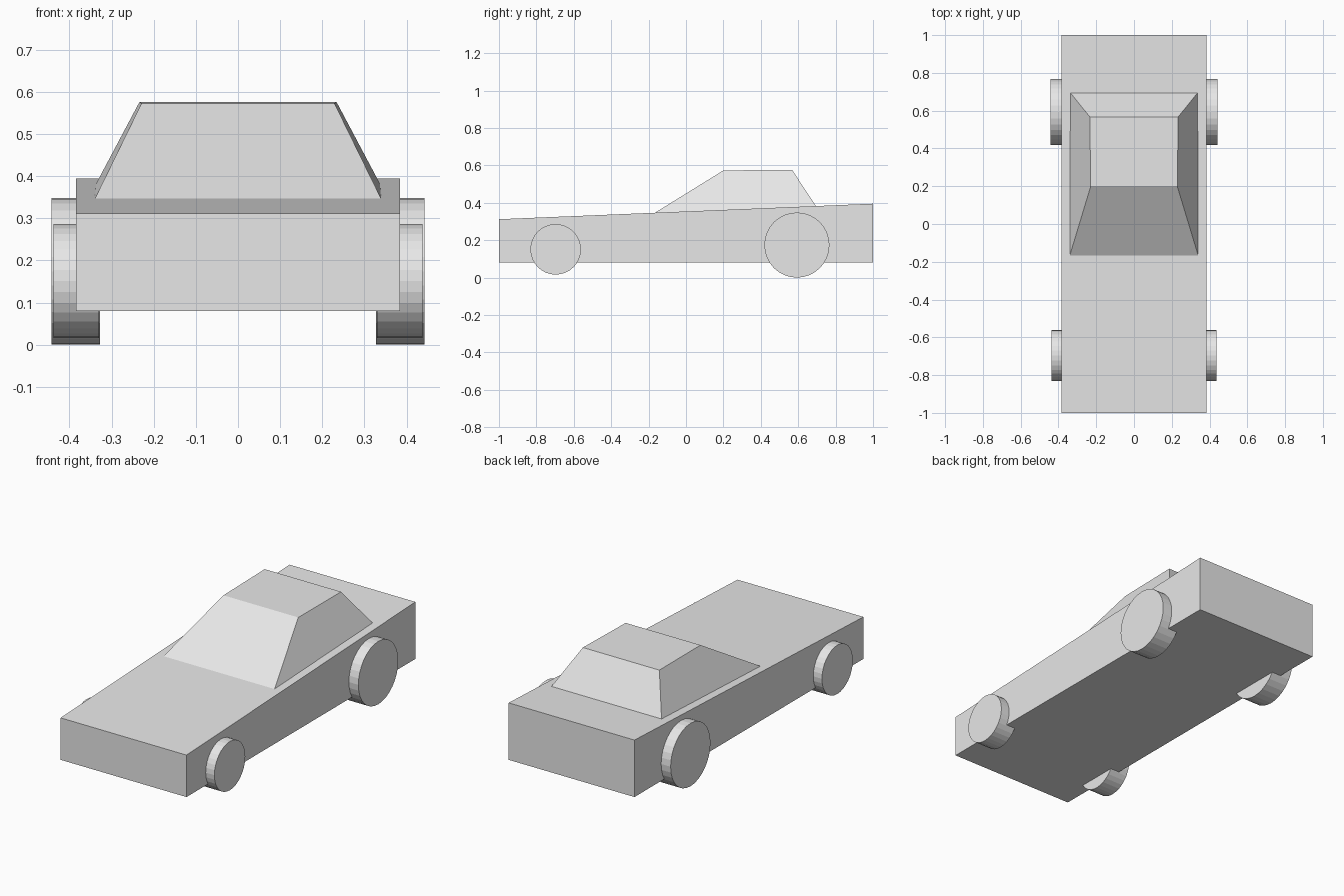
import bpy, bmesh, math
from mathutils import Matrix

if "Cube" in bpy.data.objects:
    bpy.data.objects.remove(bpy.data.objects["Cube"])

grey = bpy.data.materials.new("light_grey")
grey.diffuse_color = (0.8, 0.8, 0.8, 1)
grey.use_nodes = True
grey.node_tree.nodes["Principled BSDF"].inputs["Base Color"].default_value = grey.diffuse_color


def finish(name, bm):
    bmesh.ops.recalc_face_normals(bm, faces=bm.faces)
    mesh = bpy.data.meshes.new(name)
    bm.to_mesh(mesh)
    bm.free()
    mesh.materials.append(grey)
    obj = bpy.data.objects.new(name, mesh)
    bpy.context.collection.objects.link(obj)
    return obj


def side_block(name, profile):
    """Symmetric block from side-profile points (half width, y, z)."""
    bm = bmesh.new()
    left = [bm.verts.new((-w, y, z)) for w, y, z in profile]
    right = [bm.verts.new((w, y, z)) for w, y, z in profile]
    bm.faces.new(left)
    bm.faces.new(right)
    n = len(profile)
    for i in range(n):
        j = (i + 1) % n
        bm.faces.new((left[i], left[j], right[j], right[i]))
    return finish(name, bm)


def wheel(name, side, y, radius, z, inner, outer):
    bm = bmesh.new()
    place = (Matrix.Translation((side * (inner + outer) / 2, y, z))
             @ Matrix.Rotation(math.pi / 2, 4, 'Y'))
    bmesh.ops.create_cone(bm, cap_ends=True, segments=32, radius1=radius,
                          radius2=radius, depth=outer - inner, matrix=place)
    return finish(name, bm)


# Wedge-shaped body, lower at the nose
W = 0.385
side_block("body", [(W, -1, 0.08), (W, 1, 0.08), (W, 1, 0.395), (W, -1, 0.312)])

# Tapered cabin resting on the sloping deck
side_block("cabin", [(0.34, -0.167, 0.346), (0.337, 0.695, 0.382),
                     (0.234, 0.567, 0.576), (0.229, 0.2, 0.573)])

# Small front wheels and large rear wheels, partly sunk into the body
for side, label in ((-1, "left"), (1, "right")):
    wheel("front_wheel_" + label, side, -0.697, 0.135, 0.151, 0.33, 0.438)
    wheel("rear_wheel_" + label, side, 0.593, 0.174, 0.174, 0.328, 0.443)
